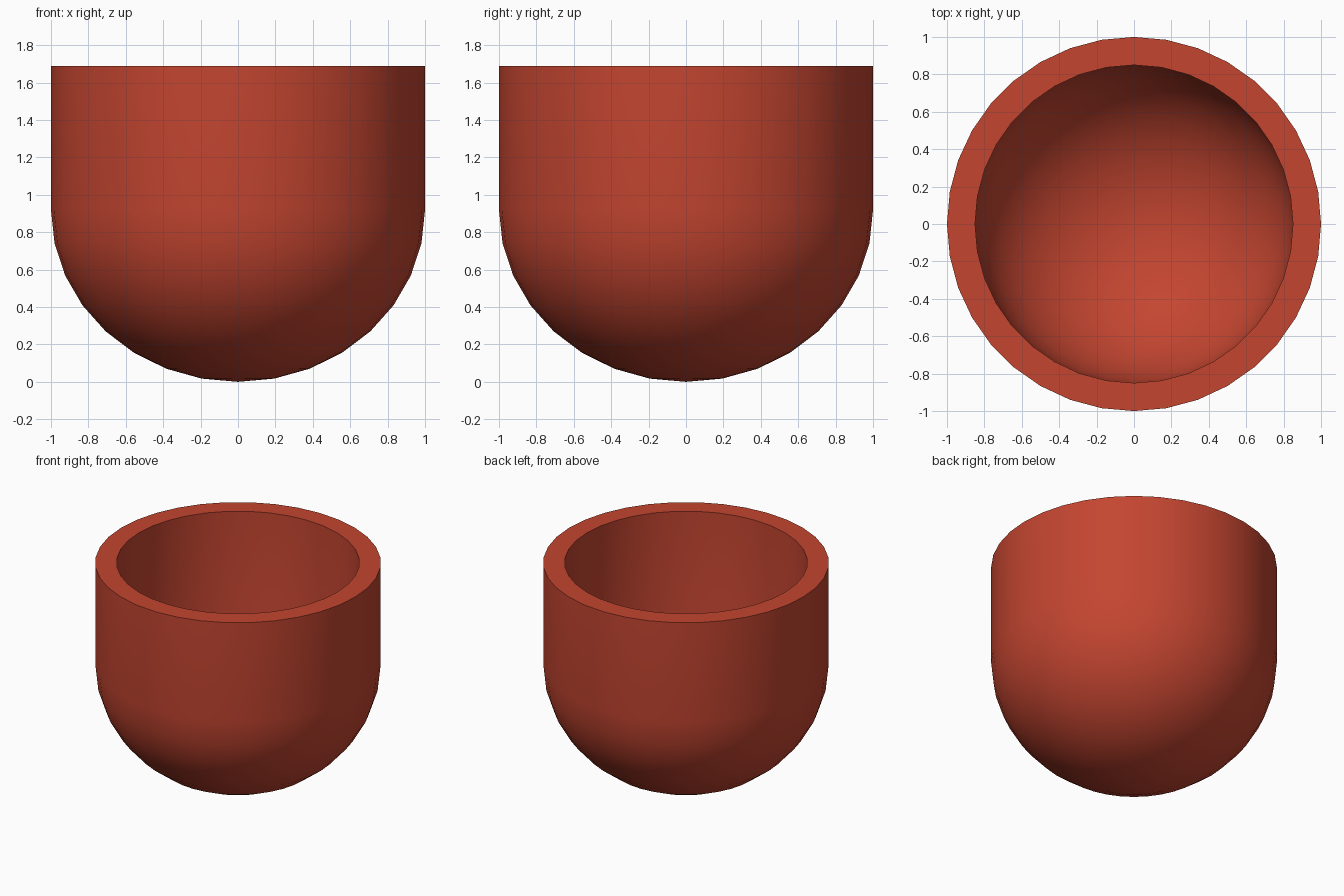
import bpy, bmesh
from math import sin, cos, pi

if "Cube" in bpy.data.objects:
    bpy.data.objects.remove(bpy.data.objects["Cube"])

SEGMENTS, ARC_STEPS = 36, 8
RIM_Z, BOWL_Z, WALL = 1.69, 0.92, 0.15


def bowl_arc(radius, depth):
    """Quarter ellipse from the bottom pole up to the straight wall."""
    angles = [i * pi / 2 / ARC_STEPS for i in range(ARC_STEPS + 1)]
    return [(radius * sin(a), BOWL_Z - depth * cos(a)) for a in angles]


# Closed wall profile: outside from the pole to the rim, then back down inside
outer = bowl_arc(1.0, BOWL_Z) + [(1.0, RIM_Z)]
inner = bowl_arc(1.0 - WALL, BOWL_Z - WALL) + [(1.0 - WALL, RIM_Z)]
profile = outer + inner[::-1]

# Revolve the profile around z
bm = bmesh.new()
verts = [bm.verts.new((r, 0, z)) for r, z in profile]
edges = [bm.edges.new(pair) for pair in zip(verts, verts[1:])]
bmesh.ops.spin(bm, geom=verts + edges, cent=(0, 0, 0), axis=(0, 0, 1),
               angle=2 * pi, steps=SEGMENTS, use_duplicate=False)
bmesh.ops.remove_doubles(bm, verts=bm.verts, dist=1e-4)
bmesh.ops.recalc_face_normals(bm, faces=bm.faces)
mesh = bpy.data.meshes.new("round_bottomed_cup")
bm.to_mesh(mesh)
bm.free()

cup = bpy.data.objects.new("round_bottomed_cup", mesh)
bpy.context.collection.objects.link(cup)

# Terracotta red colour
red = bpy.data.materials.new("terracotta_red")
red.diffuse_color = (0.55, 0.06, 0.03, 1)
red.use_nodes = True
red.node_tree.nodes["Principled BSDF"].inputs["Base Color"].default_value = red.diffuse_color
mesh.materials.append(red)

# Smooth walls with crisp rim edges
bpy.context.view_layer.objects.active = cup
cup.select_set(True)
bpy.ops.object.shade_smooth_by_angle(angle=pi / 6)
